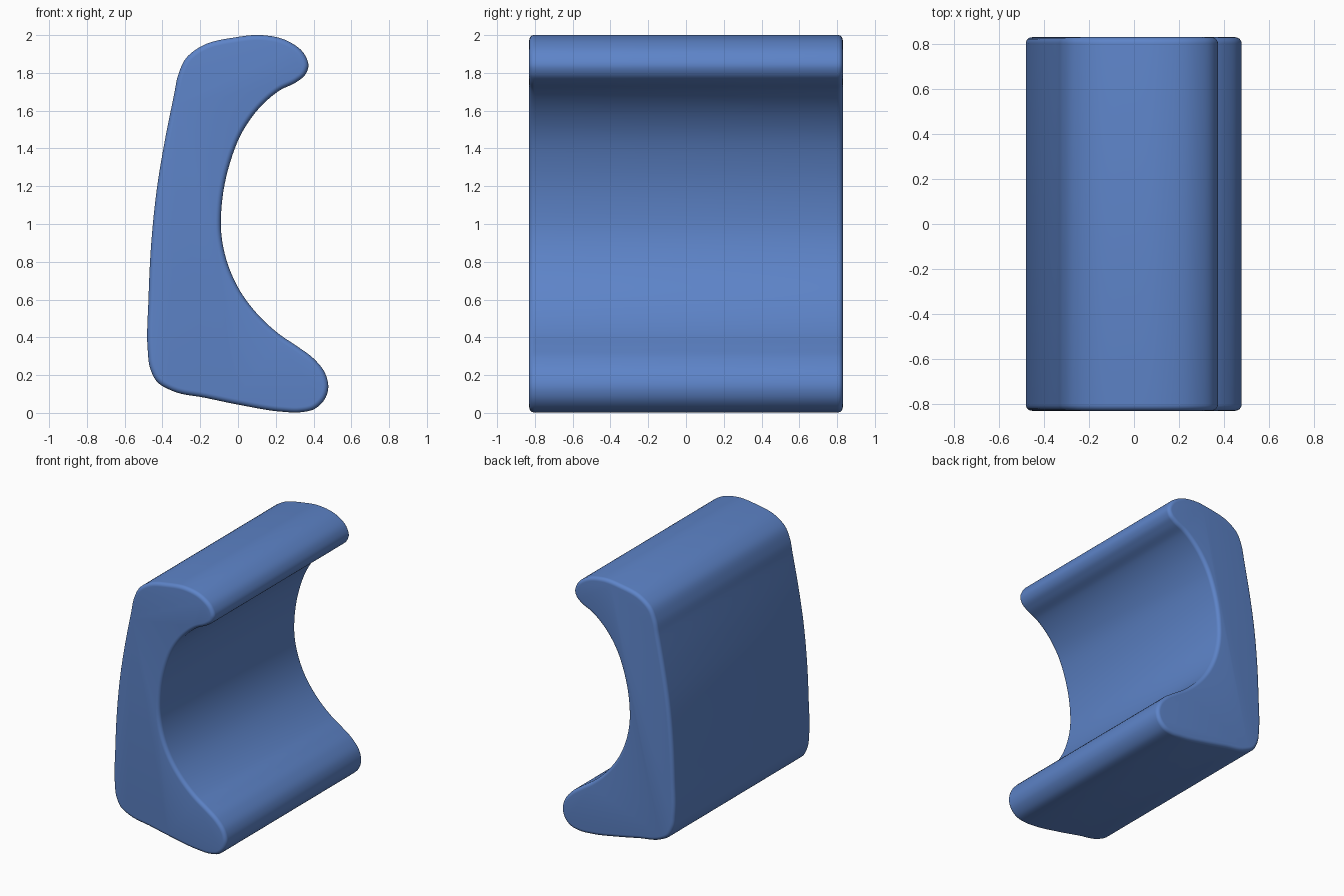
import bpy, bmesh, math
from mathutils import Vector

if "Cube" in bpy.data.objects:
    bpy.data.objects.remove(bpy.data.objects["Cube"])

# Side outline (x, z), counter-clockwise from the top
OUTLINE = [
    (0.127, 2.0), (-0.015, 1.988), (-0.2, 1.938), (-0.275, 1.878), (-0.317, 1.788),
    (-0.338, 1.687), (-0.388, 1.438), (-0.430, 1.183), (-0.459, 0.902), (-0.474, 0.6),
    (-0.478, 0.334), (-0.466, 0.239), (-0.428, 0.164), (-0.349, 0.117), (-0.174, 0.08),
    (0.01, 0.042), (0.235, 0.006), (0.328, 0.003), (0.407, 0.022), (0.460, 0.074),
    (0.478, 0.133), (0.460, 0.212), (0.402, 0.286), (0.317, 0.35), (0.222, 0.414),
    (0.116, 0.509), (0.01, 0.647), (-0.055, 0.79), (-0.088, 0.944), (-0.086, 1.103),
    (-0.048, 1.305), (0.03, 1.5), (0.127, 1.629), (0.222, 1.708), (0.31, 1.752),
    (0.354, 1.788), (0.373, 1.835), (0.351, 1.9), (0.275, 1.963)]
HALF_WIDTH = 0.83
ROUND = 0.028


def smooth_loop(points, steps):
    """Closed centripetal-style spline through the points."""
    pts = [Vector(p) for p in points]
    n, out = len(pts), []

    def tangent(i):
        a, b, c = pts[i - 1], pts[i], pts[(i + 1) % n]
        d0, d1 = (b - a).length, (c - b).length
        return ((b - a) / d0 * d1 + (c - b) / d1 * d0) / (d0 + d1)

    for i in range(n):
        p, q = pts[i], pts[(i + 1) % n]
        d = (q - p).length
        m0, m1 = tangent(i) * d, tangent((i + 1) % n) * d
        for s in range(steps):
            t = s / steps
            out.append(p * (2*t**3 - 3*t**2 + 1) + m0 * (t**3 - 2*t**2 + t)
                       + q * (3*t**2 - 2*t**3) + m1 * (t**3 - t**2))
    return out


loop = smooth_loop(OUTLINE, 6)
n = len(loop)
normals = []
for i in range(n):
    t = (loop[(i + 1) % n] - loop[i - 1]).normalized()
    normals.append(Vector((-t.y, t.x)))      # points inward

# Rings along the width, with rounded rims at both ends
arc = [(HALF_WIDTH - ROUND * (1 - math.sin(a)), ROUND * (1 - math.cos(a)))
       for a in (math.radians(90 * k / 6) for k in range(7))]
rings = [(-y, inset) for y, inset in reversed(arc)] + arc

bm = bmesh.new()
rows = []
for y, inset in rings:
    rows.append([bm.verts.new((p.x + v.x * inset, y, p.y + v.y * inset))
                 for p, v in zip(loop, normals)])
for a, b in zip(rows, rows[1:]):
    for i in range(n):
        j = (i + 1) % n
        bm.faces.new((a[i], a[j], b[j], b[i]))
# Flat end faces
bm.faces.new(rows[0])
bm.faces.new(rows[-1])
bmesh.ops.recalc_face_normals(bm, faces=bm.faces)

# Solid grip block
mesh = bpy.data.meshes.new("grip_block")
bm.to_mesh(mesh)
bm.free()
grip = bpy.data.objects.new("grip_block", mesh)
bpy.context.collection.objects.link(grip)

blue = bpy.data.materials.new("blue")
blue.diffuse_color = (0.11, 0.23, 0.58, 1)
blue.use_nodes = True
blue.node_tree.nodes["Principled BSDF"].inputs["Base Color"].default_value = blue.diffuse_color
mesh.materials.append(blue)

bpy.context.view_layer.objects.active = grip
grip.select_set(True)
bpy.ops.object.shade_smooth_by_angle(angle=math.radians(40))
